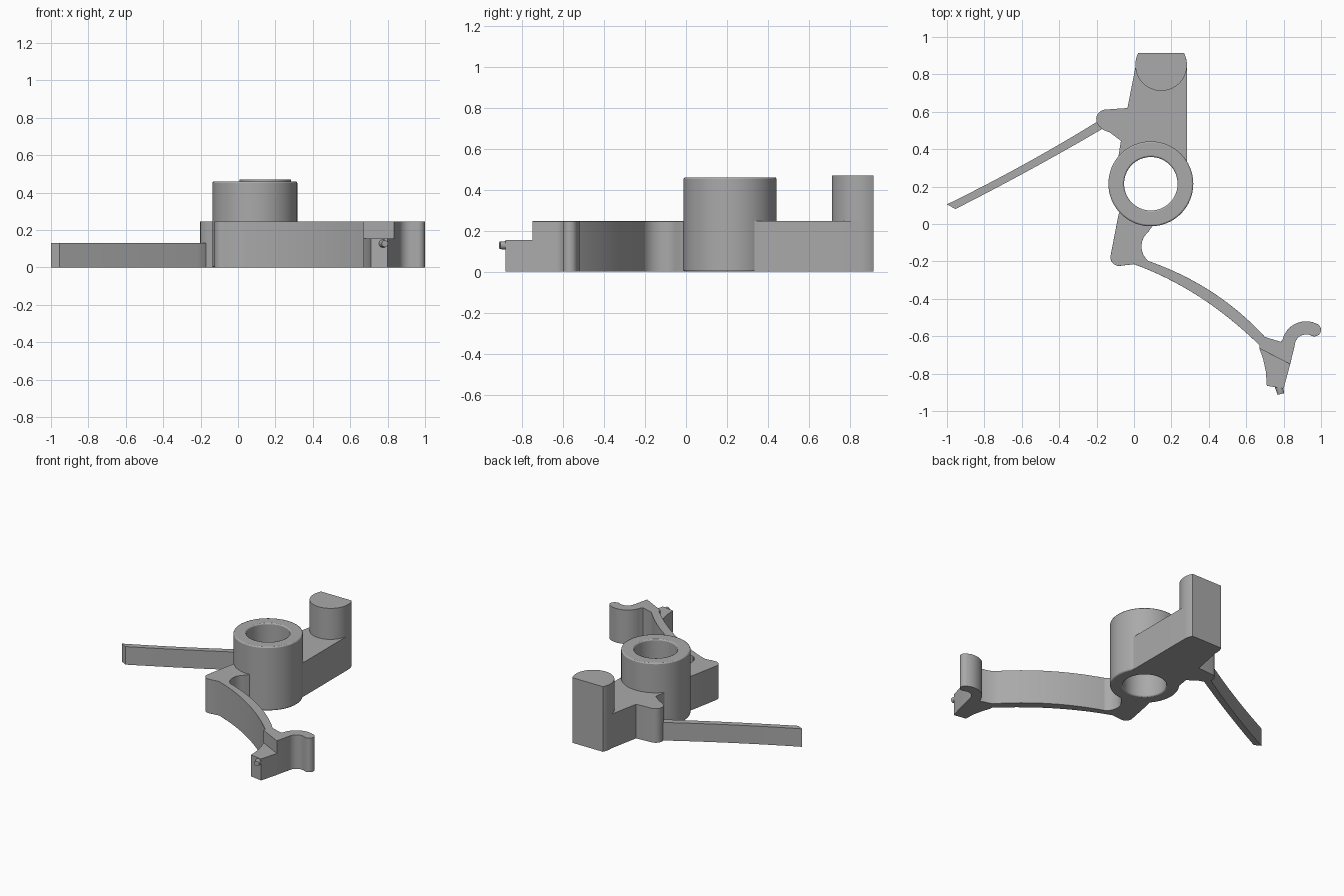
import bpy, bmesh, math
from mathutils import Vector, Matrix

cube = bpy.data.objects.get("Cube")
if cube:
    bpy.data.objects.remove(cube, do_unlink=True)

grey = bpy.data.materials.new("plain grey")
grey.use_nodes = True
tint = (0.4, 0.4, 0.4, 1)
grey.diffuse_color = tint
grey.node_tree.nodes["Principled BSDF"].inputs["Base Color"].default_value = tint


def arc(cx, cy, r, start, end, n=12):
    """Points along a circular arc, angles in degrees."""
    angles = [math.radians(start + (end - start) * i / n) for i in range(n + 1)]
    return [(cx + r * math.cos(a), cy + r * math.sin(a)) for a in angles]


def bow(a, b, c, n=16):
    """Points along a gentle curve from a to c, pulled towards b."""
    a, b, c = Vector(a), Vector(b), Vector(c)
    steps = [i / n for i in range(n + 1)]
    return [tuple(a * (1 - t) ** 2 + b * 2 * t * (1 - t) + c * t * t) for t in steps]


def finish(name, bm, rounding=0):
    bmesh.ops.remove_doubles(bm, verts=bm.verts, dist=0.0005)
    bmesh.ops.recalc_face_normals(bm, faces=bm.faces)
    mesh = bpy.data.meshes.new(name)
    bm.to_mesh(mesh)
    bm.free()
    mesh.materials.append(grey)
    obj = bpy.data.objects.new(name, mesh)
    bpy.context.collection.objects.link(obj)
    if rounding:
        bevel = obj.modifiers.new("soft edges", 'BEVEL')
        bevel.width = rounding
        bevel.segments = 2
        bevel.limit_method = 'ANGLE'
        bevel.angle_limit = math.radians(60)
    bpy.ops.object.select_all(action='DESELECT')
    bpy.context.view_layer.objects.active = obj
    obj.select_set(True)
    bpy.ops.object.shade_smooth_by_angle(angle=math.radians(30))
    return obj


def prism(name, outline, low, high, rounding=0):
    """Extrude a flat outline between two heights."""
    bm = bmesh.new()
    face = bm.faces.new([bm.verts.new((x, y, low)) for x, y in outline])
    made = bmesh.ops.extrude_face_region(bm, geom=[face])["geom"]
    top = [v for v in made if isinstance(v, bmesh.types.BMVert)]
    bmesh.ops.translate(bm, verts=top, vec=(0, 0, high - low))
    return finish(name, bm, rounding)


# Hub: a ring section turned round the pivot axis
bm = bmesh.new()
section = [bm.verts.new((r, 0, z)) for r, z in
           [(0.143, 0), (0.227, 0), (0.227, 0.46), (0.143, 0.46)]]
edges = [bm.edges.new((section[i], section[(i + 1) % 4])) for i in range(4)]
bmesh.ops.spin(bm, geom=section + edges, cent=(0, 0, 0), axis=(0, 0, 1),
               angle=math.tau, steps=64)
hub = finish("pivot_hub", bm, 0.008)
hub.location = (0.09, 0.215, 0)

# Back arm with the side lug
prism("back_arm",
      [(0.283, 0.31), (0.283, 0.85)]
      + arc(0.145, 0.85, 0.138, 0, 28, 5)
      + arc(0.145, 0.85, 0.138, 152, 185, 5)
      + [(-0.035, 0.62)]
      + arc(-0.15, 0.56, 0.052, 95, 235)
      + [(-0.165, 0.503), (-0.13, 0.49), (-0.07, 0.445), (-0.085, 0.35),
         (-0.02, 0.365), (0.09, 0.39), (0.2, 0.365)],
      0, 0.246)

# Flat-backed post on the back arm
prism("back_post", arc(0.145, 0.85, 0.138, 152, 388, 40), 0.24, 0.47)

# Thin side blade
prism("side_blade",
      bow((-1, 0.105), (-0.59, 0.305), (-0.2, 0.545))
      + [(-0.15, 0.54)]
      + bow((-0.17, 0.508), (-0.56, 0.28), (-0.955, 0.08)),
      0, 0.13)

# Front lever: root, bowed beam and curled hook
prism("front_lever",
      [(-0.07, 0.09), (-0.083, 0.05)]
      + arc(-0.08, -0.178, 0.046, 170, 275, 8)
      + bow((0, -0.215), (0.36, -0.345), (0.67, -0.647))
      + [(0.67, -0.665), (0.835, -0.75)]
      + arc(0.92, -0.65, 0.06, 175, 62)
      + arc(0.965, -0.566, 0.035, -118, 62)
      + arc(0.92, -0.65, 0.13, 75, 165)
      + [(0.785, -0.63)]
      + bow((0.7, -0.604), (0.448, -0.329), (0.083, -0.2))
      + arc(0.14, -0.12, 0.1, 235, 130)
      + [(0.1, -0.01), (0.1, 0.03), (0, 0.05)],
      0, 0.246, 0.006)

# Low nose in front of the lever
prism("lever_nose",
      [(0.67, -0.665), (0.69, -0.72), (0.705, -0.79), (0.71, -0.865),
       (0.8, -0.88), (0.835, -0.75), (0.82, -0.7), (0.7, -0.65)],
      0, 0.155)

# Small peg on the nose
bm = bmesh.new()
bmesh.ops.create_cone(bm, cap_ends=True, segments=20, radius1=0.024,
                      radius2=0.018, depth=0.06)
peg = finish("nose_peg", bm)
peg.matrix_world = (Matrix.Translation((0.778, -0.88, 0.128))
                    @ Matrix.Rotation(math.radians(15), 4, 'Z')
                    @ Matrix.Rotation(math.radians(90), 4, 'X'))
